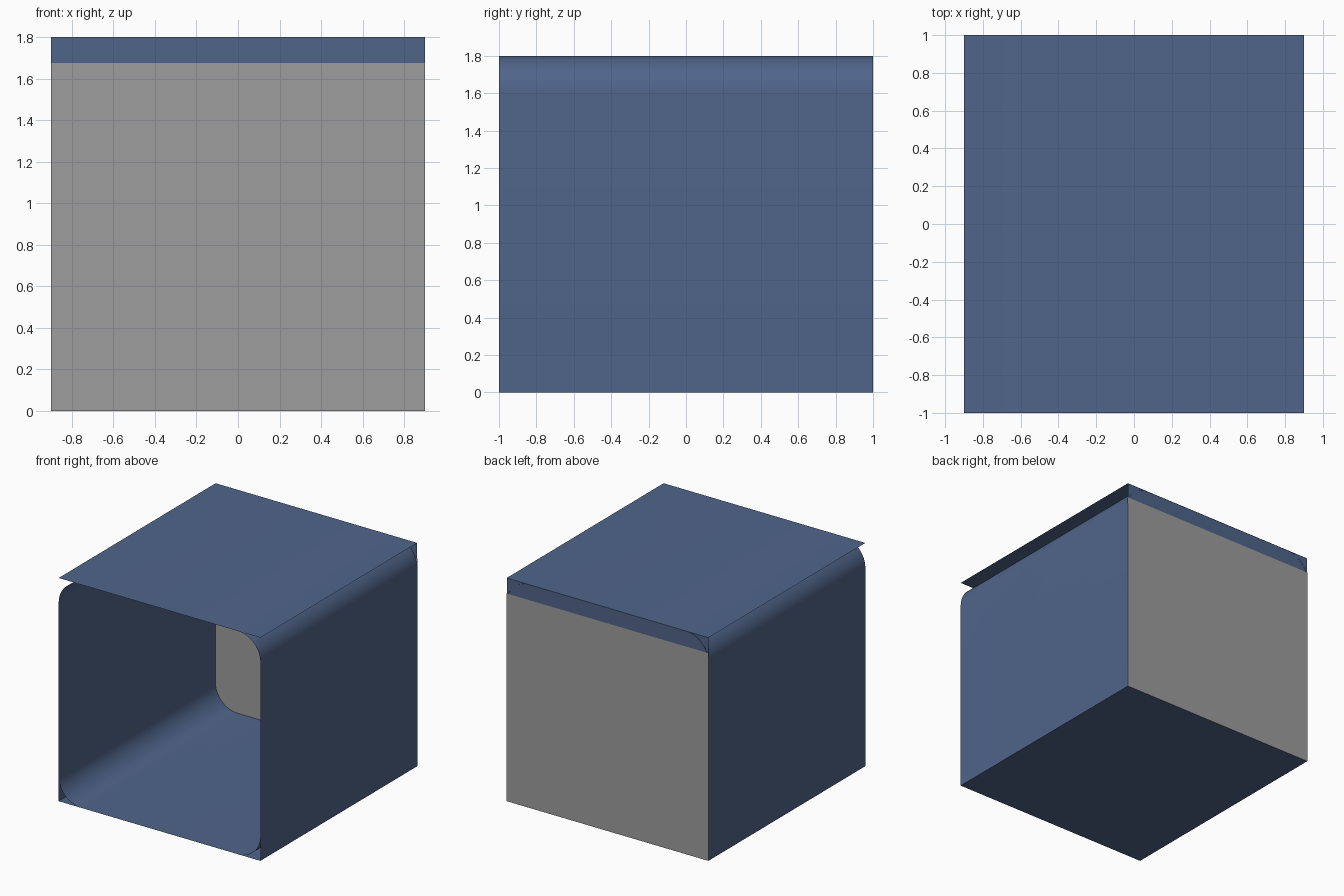
import bpy, bmesh, math

if "Cube" in bpy.data.objects:
    bpy.data.objects.remove(bpy.data.objects["Cube"])

W, L, H, R = 0.9, 1.0, 1.8, 0.2   # half width, half length, height, corner radius
PANEL_TOP = 1.675                 # top edge of the grey back panel


def material(name, rgb):
    m = bpy.data.materials.new(name)
    m.diffuse_color = (*rgb, 1.0)
    m.use_nodes = True
    m.node_tree.nodes["Principled BSDF"].inputs["Base Color"].default_value = m.diffuse_color
    return m


blue = material("slate blue", (0.080, 0.130, 0.255))
grey = material("mid grey", (0.340, 0.340, 0.340))


def add_object(name, bm, mat):
    mesh = bpy.data.meshes.new(name)
    bm.to_mesh(mesh)
    bm.free()
    mesh.materials.append(mat)
    ob = bpy.data.objects.new(name, mesh)
    bpy.context.collection.objects.link(ob)
    return ob


def sheet(name, corners, mat):
    bm = bmesh.new()
    bm.faces.new([bm.verts.new(c) for c in corners])
    return add_object(name, bm, mat)


# Rounded tube, open at the front
profile = []
for k, (cx, cz) in enumerate([(W - R, H - R), (R - W, H - R), (R - W, R), (W - R, R)]):
    for i in range(13):
        a = math.pi / 2 * (k + i / 12)
        profile.append((cx + R * math.cos(a), cz + R * math.sin(a)))
bm = bmesh.new()
front = [bm.verts.new((x, -L, z)) for x, z in profile]
back = [bm.verts.new((x, L, z)) for x, z in profile]
n = len(profile)
for i in range(n):
    j = (i + 1) % n
    bm.faces.new((front[i], back[i], back[j], front[j]))
bmesh.ops.recalc_face_normals(bm, faces=bm.faces)
tube = add_object("rounded_tube", bm, blue)
bpy.context.view_layer.objects.active = tube
tube.select_set(True)
bpy.ops.object.shade_smooth_by_angle(angle=math.radians(30))
tube.select_set(False)

# Flat top and floor sheets reaching past the rounded corners
sheet("top_sheet", [(-W, -L, H), (W, -L, H), (W, L, H), (-W, L, H)], blue)
sheet("floor_sheet", [(-W, L, 0), (W, L, 0), (W, -L, 0), (-W, -L, 0)], blue)

# Flat side walls, ending where the upper rounding starts
for side, name in ((1, "right_wall"), (-1, "left_wall")):
    pts = [(side * W, -L, 0), (side * W, L, 0), (side * W, L, H - R), (side * W, -L, H - R)]
    sheet(name, pts[::side], blue)

# Back wall with a grey panel on both faces
sheet("back_wall", [(W, L - 0.002, 0), (-W, L - 0.002, 0), (-W, L - 0.002, H), (W, L - 0.002, H)], blue)
sheet("back_panel_outer", [(W, L, 0), (-W, L, 0), (-W, L, PANEL_TOP), (W, L, PANEL_TOP)], grey)
sheet("back_panel_inner", [(-W, L - 0.004, 0), (W, L - 0.004, 0),
                           (W, L - 0.004, PANEL_TOP), (-W, L - 0.004, PANEL_TOP)], grey)
